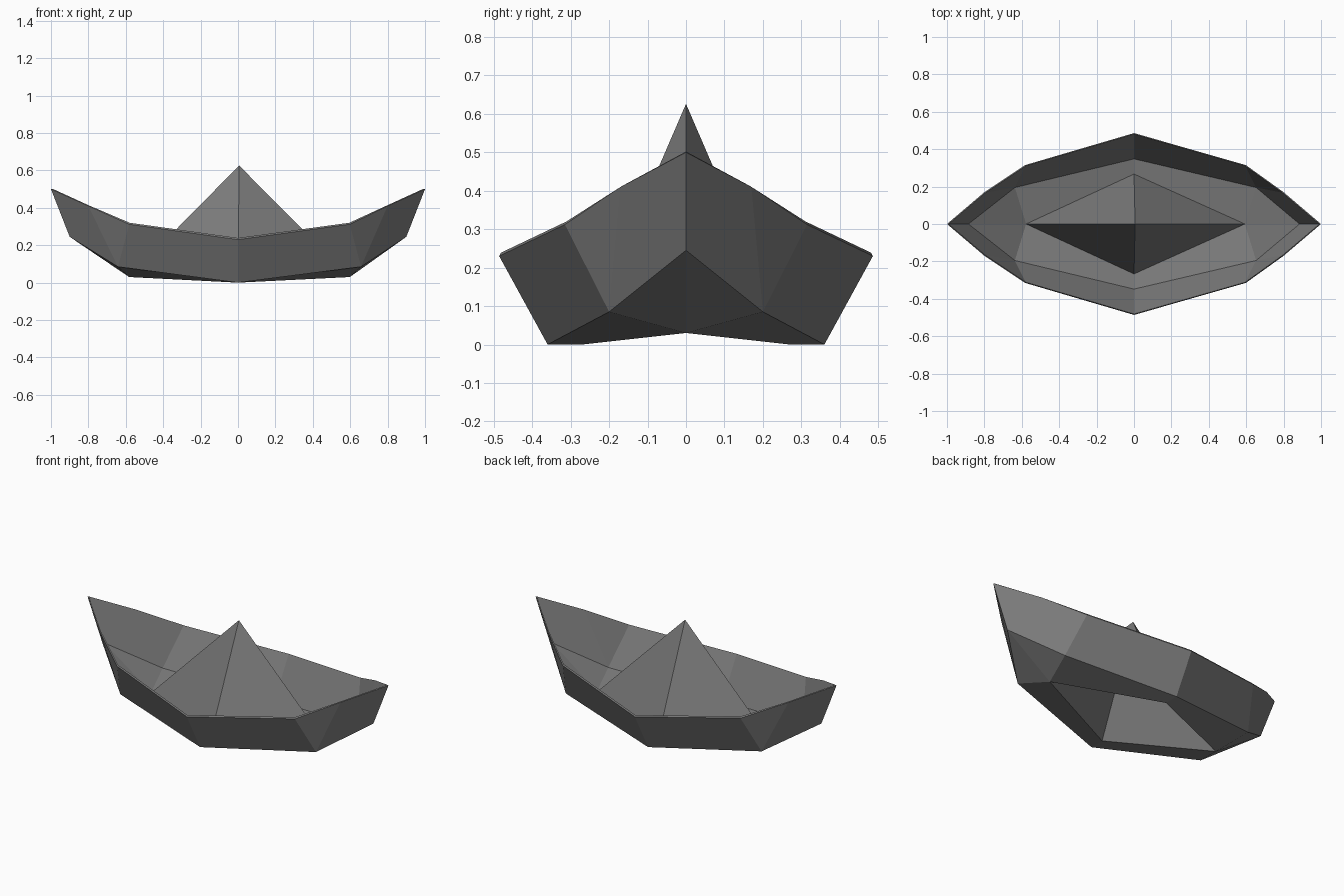
import bpy, bmesh

cube = bpy.data.objects.get("Cube")
if cube:
    bpy.data.objects.remove(cube, do_unlink=True)

paper = bpy.data.materials.new("grey_paper")
paper.use_nodes = True
GREY = (0.2, 0.2, 0.2, 1)
paper.diffuse_color = GREY
paper.node_tree.nodes["Principled BSDF"].inputs["Base Color"].default_value = GREY


def finish(name, bm):
    bmesh.ops.remove_doubles(bm, verts=bm.verts, dist=0.0005)
    bmesh.ops.recalc_face_normals(bm, faces=bm.faces)
    mesh = bpy.data.meshes.new(name)
    bm.to_mesh(mesh)
    bm.free()
    mesh.materials.append(paper)
    obj = bpy.data.objects.new(name, mesh)
    bpy.context.collection.objects.link(obj)
    return obj


def add_face(bm, points):
    bm.faces.new([bm.verts.new(p) for p in points])


# One quarter of the hull: (x, y, z) for each fold point
OUTER = dict(tip=(1, 0, .5), shoulder=(.8, .17, .41), rim=(.59, .315, .312),
             mid=(0, .486, .23), bow=(.9, 0, .245), chine=(.65, .2, .085),
             mid_chine=(0, .36, 0), base=(.59, 0, .03), mid_base=(0, .27, 0))
INNER = dict(tip=(.992, 0, .502), shoulder=(.795, .167, .412), rim=(.587, .311, .32),
             mid=(0, .481, .239), bow=(.885, 0, .25), chine=(.645, .195, .092),
             mid_chine=(0, .348, .008), base=(.585, 0, .037), mid_base=(0, .267, .007))
PANELS = [("tip", "shoulder", "chine", "bow"), ("shoulder", "rim", "chine"),
          ("rim", "mid", "mid_chine", "chine"), ("bow", "chine", "base"),
          ("chine", "mid_chine", "mid_base", "base")]
EDGES = [("tip", "shoulder"), ("shoulder", "rim"), ("rim", "mid"), ("base", "mid_base")]

# Folded hull with a thin paper wall, mirrored into four quarters
bm = bmesh.new()
for sx in (-1, 1):
    for sy in (-1, 1):
        def place(p):
            # the right-hand folds sit slightly further out amidships
            shift = .008 if 0 < p[0] < .7 else 0
            return (sx * p[0] + shift, sy * p[1], p[2])
        for layer in (OUTER, INNER):
            for panel in PANELS:
                add_face(bm, [place(layer[k]) for k in panel])
        for a, b in EDGES:
            add_face(bm, [place(p) for p in (OUTER[a], OUTER[b], INNER[b], INNER[a])])
finish("boat_hull", bm)

# Hollow central peak, open underneath
bm = bmesh.new()
apex = (.006, 0, .626)
ring = [(-.582, 0, .03), (0, -.27, 0), (.598, 0, .03), (0, .27, 0)]
for i in range(4):
    add_face(bm, [ring[i], ring[(i + 1) % 4], apex])
finish("centre_peak", bm)
